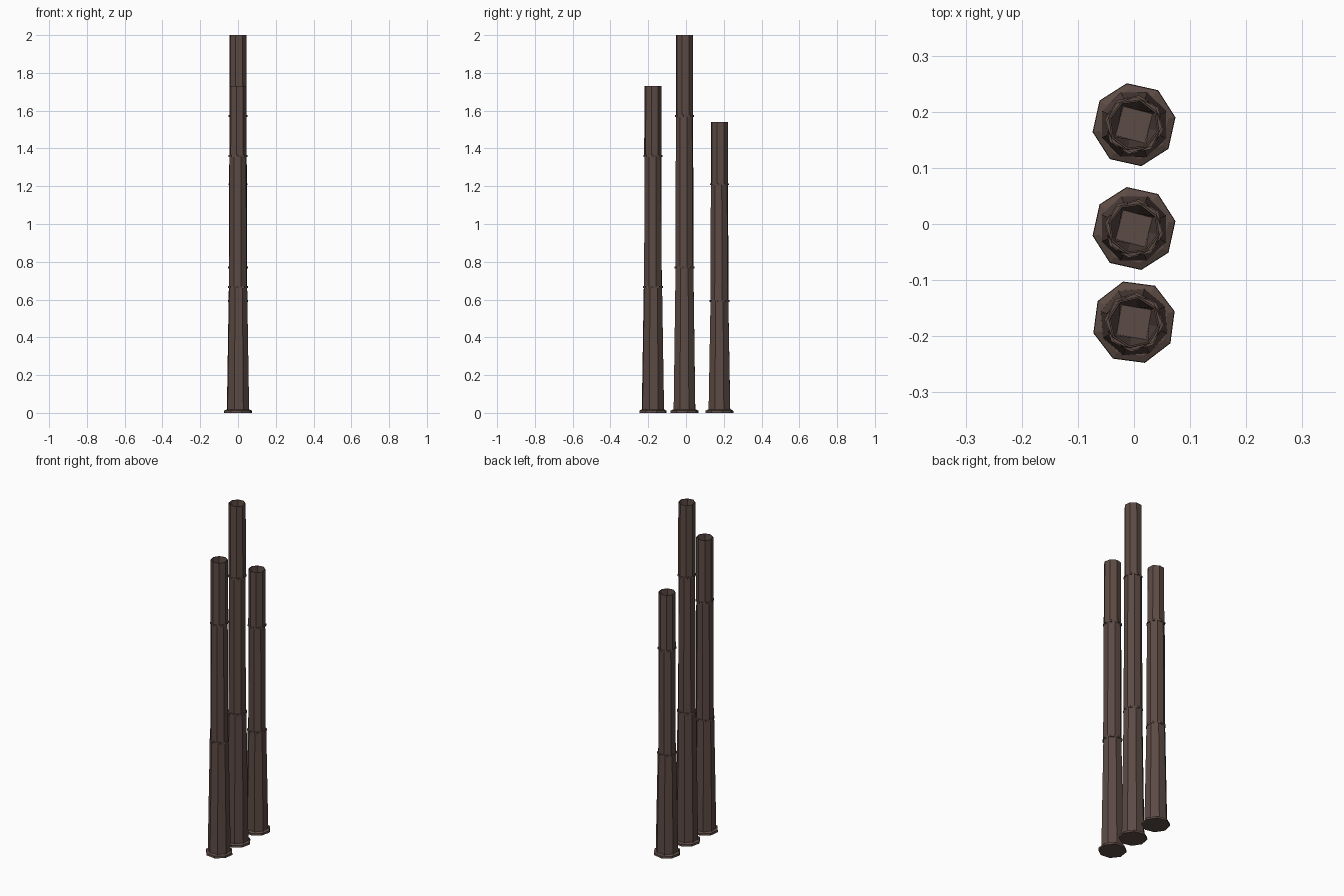
import bpy, bmesh, math

cube = bpy.data.objects.get("Cube")
if cube:
    bpy.data.objects.remove(cube)

SIDES = 8


def make_material(name, color):
    mat = bpy.data.materials.new(name)
    mat.use_nodes = True
    mat.diffuse_color = color
    bsdf = next(n for n in mat.node_tree.nodes if n.type == 'BSDF_PRINCIPLED')
    bsdf.inputs["Base Color"].default_value = color
    bsdf.inputs["Roughness"].default_value = 0.9
    return mat


brown = make_material("dark brown", (0.107, 0.069, 0.058, 1))


def loft(name, y, profile, turn):
    """Octagonal lofted solid; profile rows are (radius, height, squareness)."""
    bm = bmesh.new()
    loops = []
    for radius, z, square in profile:
        loop = []
        for i in range(SIDES):
            a = math.radians(turn) + math.tau * i / SIDES
            # Pulling in every second corner turns the octagon into a square
            r = radius * (math.cos(math.pi / 4) if square and i % 2 else 1)
            loop.append(bm.verts.new((r * math.cos(a), r * math.sin(a), z)))
        loops.append(loop)
    for low, high in zip(loops, loops[1:]):
        for i in range(SIDES):
            j = (i + 1) % SIDES
            bm.faces.new((low[i], low[j], high[j], high[i]))
    bm.faces.new(loops[0][::-1])
    bm.faces.new(loops[-1])
    bmesh.ops.recalc_face_normals(bm, faces=bm.faces)
    mesh = bpy.data.meshes.new(name)
    bm.to_mesh(mesh)
    bm.free()
    mesh.materials.append(brown)
    obj = bpy.data.objects.new(name, mesh)
    obj.location.y = y
    bpy.context.collection.objects.link(obj)


def chimney(label, y, height, turn):
    first, second = 0.385 * height, 0.786 * height
    # Foot flange and tapering lower pipe
    loft(label + "_foot", y, [(0.075, 0, 0), (0.074, 0.012, 0), (0.062, 0.018, 0)], turn)
    loft(label + "_lower_pipe", y, [(0.062, 0.01, 0), (0.051, first, 0)], turn + 12)
    # Thin collars over the joints
    loft(label + "_lower_collar", y, [(0.053, first - 0.006, 0), (0.053, first + 0.006, 0)], turn + 25)
    loft(label + "_middle_pipe", y, [(0.05, first, 0), (0.047, second, 0)], turn + 5)
    loft(label + "_upper_collar", y, [(0.05, second - 0.005, 0), (0.05, second + 0.005, 0)], turn + 30)
    # Hollow upper pipe with a square floor inside
    loft(label + "_upper_pipe", y, [(0.047, second, 0), (0.046, height, 0),
                                    (0.043, height, 0), (0.038, height - 0.12, 1)], turn + 20)


chimney("front_chimney", -0.175, 1.73, 15)
chimney("middle_chimney", -0.008, 2.0, 10)
chimney("back_chimney", 0.177, 1.54, 10)
